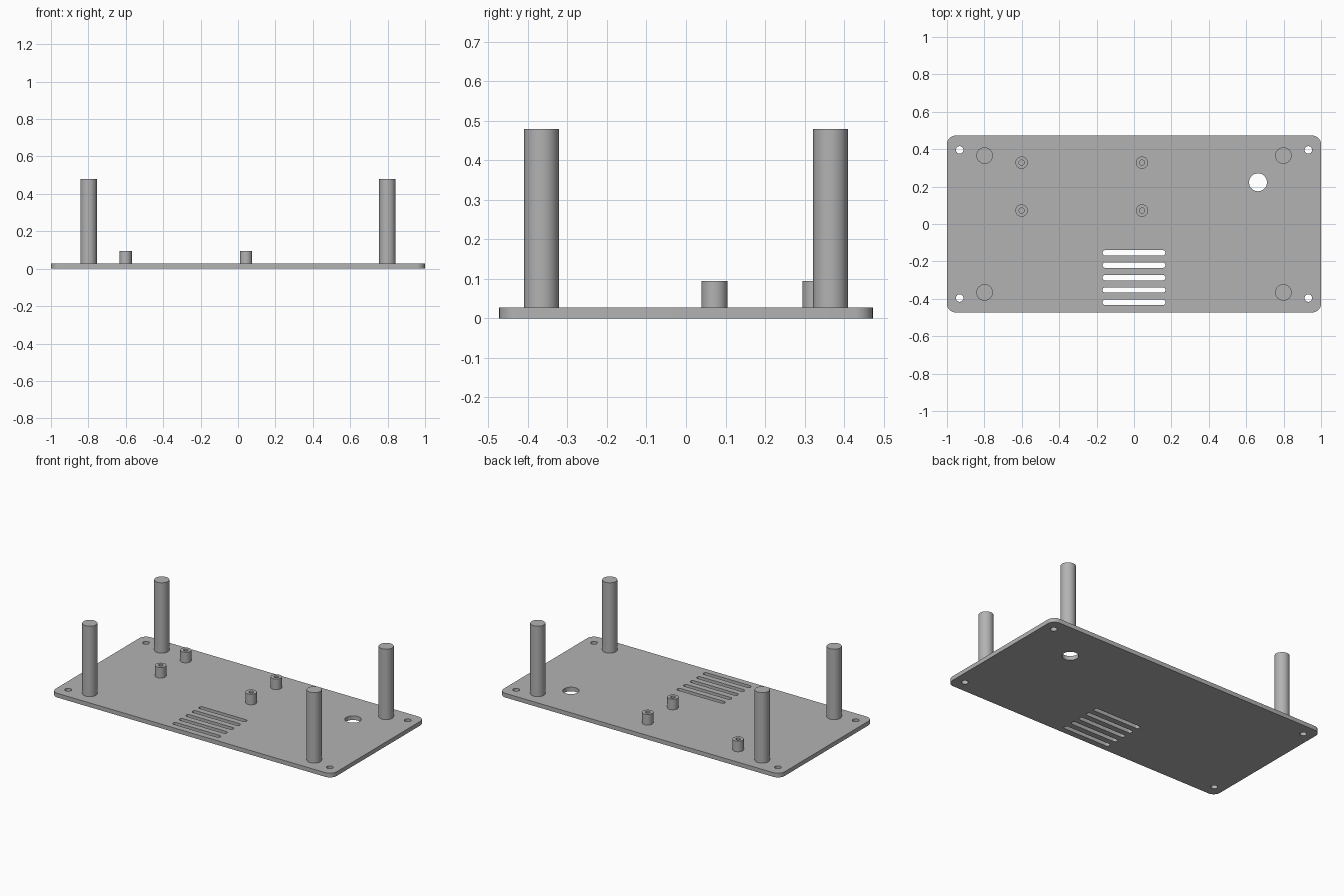
import bpy, bmesh
from math import cos, sin, pi, radians
from mathutils import Vector

if "Cube" in bpy.data.objects:
    bpy.data.objects.remove(bpy.data.objects["Cube"])

THICK = 0.027

grey = bpy.data.materials.new("plain grey")
grey.use_nodes = True
colour = (0.45, 0.45, 0.45, 1)
grey.diffuse_color = colour
grey.node_tree.nodes["Principled BSDF"].inputs["Base Color"].default_value = colour


def finish(bm, name):
    """Turn a bmesh into a smooth-shaded object with sharp edges kept."""
    bmesh.ops.recalc_face_normals(bm, faces=bm.faces)
    mesh = bpy.data.meshes.new(name)
    bm.to_mesh(mesh)
    bm.free()
    mesh.materials.append(grey)
    obj = bpy.data.objects.new(name, mesh)
    bpy.context.collection.objects.link(obj)
    bpy.ops.object.select_all(action="DESELECT")
    obj.select_set(True)
    bpy.context.view_layer.objects.active = obj
    bpy.ops.object.shade_smooth_by_angle(angle=radians(35))
    return obj


def rounded_loop(bm, cx, cy, hx, hy, r, steps=8):
    """Closed outline of a rounded box; equal hx, hy and r give a circle."""
    points = []
    for corner, (sx, sy) in enumerate([(1, 1), (-1, 1), (-1, -1), (1, -1)]):
        for i in range(steps + 1):
            a = (corner + i / steps) * pi / 2
            p = Vector((cx + sx * (hx - r) + r * cos(a),
                        cy + sy * (hy - r) + r * sin(a), 0))
            if not points or (p - points[-1]).length > 1e-5:
                points.append(p)
    if (points[0] - points[-1]).length < 1e-5:
        points.pop()
    verts = [bm.verts.new(p) for p in points]
    for a, b in zip(verts, verts[1:] + verts[:1]):
        bm.edges.new((a, b))


def lathe(name, x, y, profile, steps=40):
    """Spin a radius and height profile about the vertical axis."""
    bm = bmesh.new()
    verts = [bm.verts.new((r, 0, z)) for r, z in profile]
    edges = [bm.edges.new(pair) for pair in zip(verts, verts[1:])]
    bmesh.ops.spin(bm, geom=verts + edges, cent=(0, 0, 0), axis=(0, 0, 1),
                   angle=2 * pi, steps=steps)
    bmesh.ops.remove_doubles(bm, verts=bm.verts, dist=1e-5)
    finish(bm, name).location = (x, y, 0)


# Base plate with corner screw holes, cable hole and vent slots
bm = bmesh.new()
rounded_loop(bm, 0, 0, 1, 0.473, 0.047)
for sx in (-1, 1):
    for sy in (-1, 1):
        rounded_loop(bm, sx * 0.932, sy * 0.396, 0.02, 0.02, 0.02)
rounded_loop(bm, 0.663, 0.223, 0.048, 0.048, 0.048, 12)
for i in range(5):
    rounded_loop(bm, 0, -0.154 - i * 0.0663, 0.168, 0.0145, 0.0145)
bmesh.ops.triangle_fill(bm, use_beauty=True, edges=bm.edges[:], normal=(0, 0, 1))
top = bmesh.ops.extrude_face_region(bm, geom=bm.faces[:], use_keep_orig=True)
bmesh.ops.translate(bm, vec=(0, 0, THICK),
                    verts=[v for v in top["geom"] if isinstance(v, bmesh.types.BMVert)])
finish(bm, "base_plate")

# Four tall corner posts
for side, x in (("right", -0.799), ("left", 0.799)):
    for end, y in (("front", -0.366), ("back", 0.366)):
        lathe(f"{end}_{side}_post", x, y,
              [(0.044, THICK), (0.044, 0.48), (0, 0.48)])

# Four short standoffs with blind screw bores
for side, x in (("right", -0.601), ("left", 0.043)):
    for end, y in (("front", 0.072), ("back", 0.328)):
        lathe(f"{end}_{side}_standoff", x, y,
              [(0.033, THICK), (0.033, 0.095), (0.014, 0.095),
               (0.014, THICK + 0.001), (0, THICK + 0.001)], 32)
